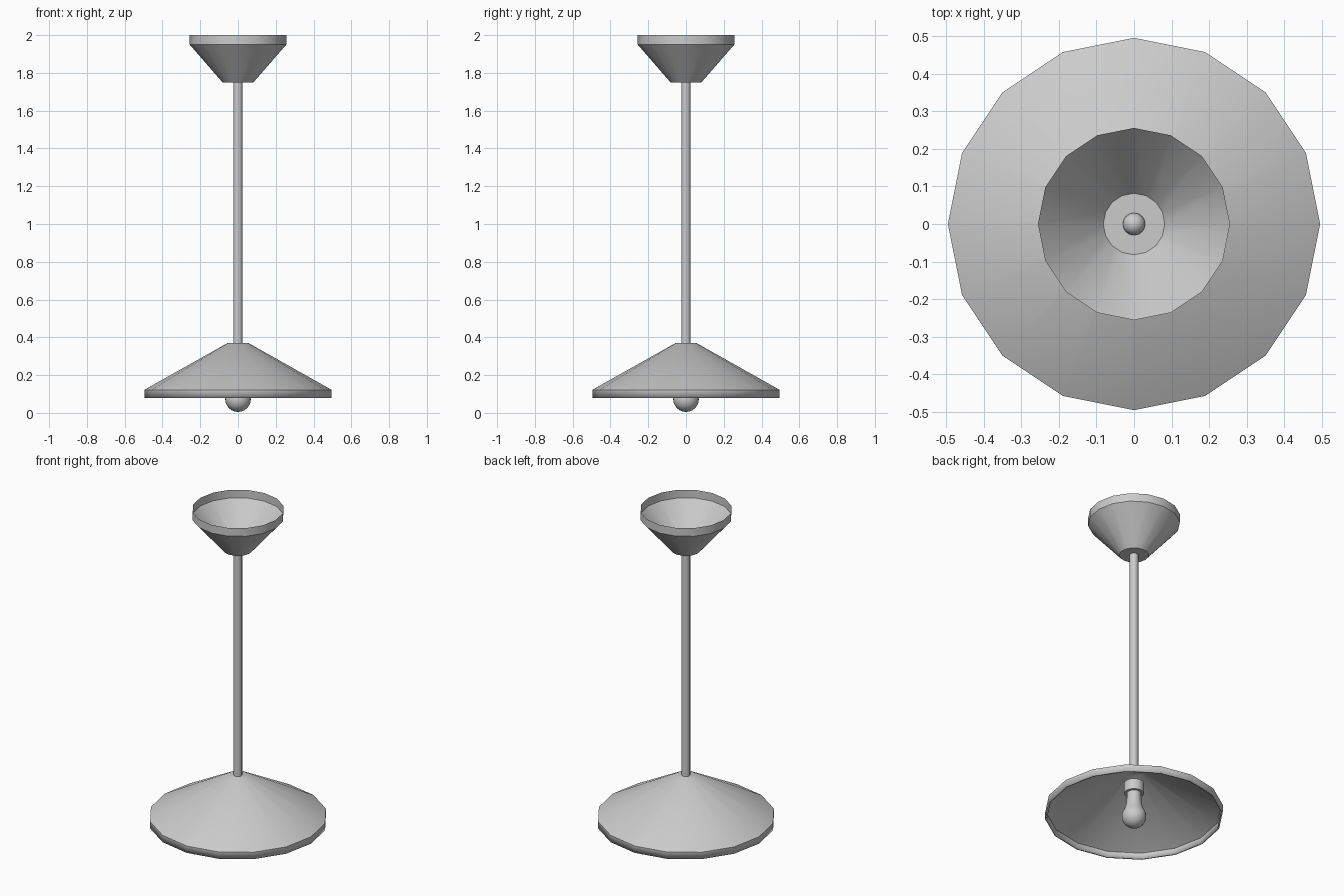
import bpy, bmesh, math

if "Cube" in bpy.data.objects:
    bpy.data.objects.remove(bpy.data.objects["Cube"])


def lathe(name, profile, sides, thickness=0.0):
    """Revolve (radius, z) points about the z axis; radius 0 makes a pole."""
    bm = bmesh.new()
    rings = []
    for r, z in profile:
        if r == 0:
            rings.append([bm.verts.new((0, 0, z))] * sides)
        else:
            rings.append([bm.verts.new((r * math.cos(2 * math.pi * i / sides),
                                        r * math.sin(2 * math.pi * i / sides), z))
                          for i in range(sides)])
    for a, b in zip(rings, rings[1:]):
        for i in range(sides):
            j = (i + 1) % sides
            bm.faces.new(list(dict.fromkeys((a[i], a[j], b[j], b[i]))))
    bmesh.ops.recalc_face_normals(bm, faces=bm.faces[:])
    mesh = bpy.data.meshes.new(name)
    bm.to_mesh(mesh)
    bm.free()
    ob = bpy.data.objects.new(name, mesh)
    bpy.context.collection.objects.link(ob)
    if thickness:
        mod = ob.modifiers.new("thickness", 'SOLIDIFY')
        mod.thickness = thickness
        mod.offset = -1
    bpy.ops.object.select_all(action='DESELECT')
    ob.select_set(True)
    bpy.context.view_layer.objects.active = ob
    bpy.ops.object.shade_smooth_by_angle(angle=math.radians(30))
    return ob


# Ceiling canopy: open funnel with a short upright rim
lathe("ceiling_canopy", [(0, 1.75), (0.082, 1.75), (0.256, 1.95), (0.256, 2.0)], 16)

# Hanging rod and the rounded knob that holds it inside the canopy
lathe("rod", [(0, 0.36), (0.024, 0.36), (0.024, 1.76), (0, 1.76)], 16)
knob = [(0.03 * math.cos(math.radians(a)), 1.752 + 0.03 * math.sin(math.radians(a)))
        for a in range(0, 90, 18)]
lathe("rod_knob", knob + [(0, 1.782)], 16)

# Conical shade with a short upright rim
lathe("shade", [(0, 0.37), (0.055, 0.37), (0.496, 0.122), (0.496, 0.08)], 16, 0.01)

# Lamp socket under the shade
lathe("socket", [(0, 0.22), (0.055, 0.22), (0.055, 0.285), (0, 0.285)], 24)

# Bulb: round globe running up into a narrower neck
globe = [(0.068 * math.sin(math.radians(a)), 0.073 - 0.068 * math.cos(math.radians(a)))
         for a in range(15, 121, 15)]
lathe("bulb", [(0, 0.005)] + globe + [(0.046, 0.14), (0.041, 0.17), (0.04, 0.225)], 24)
